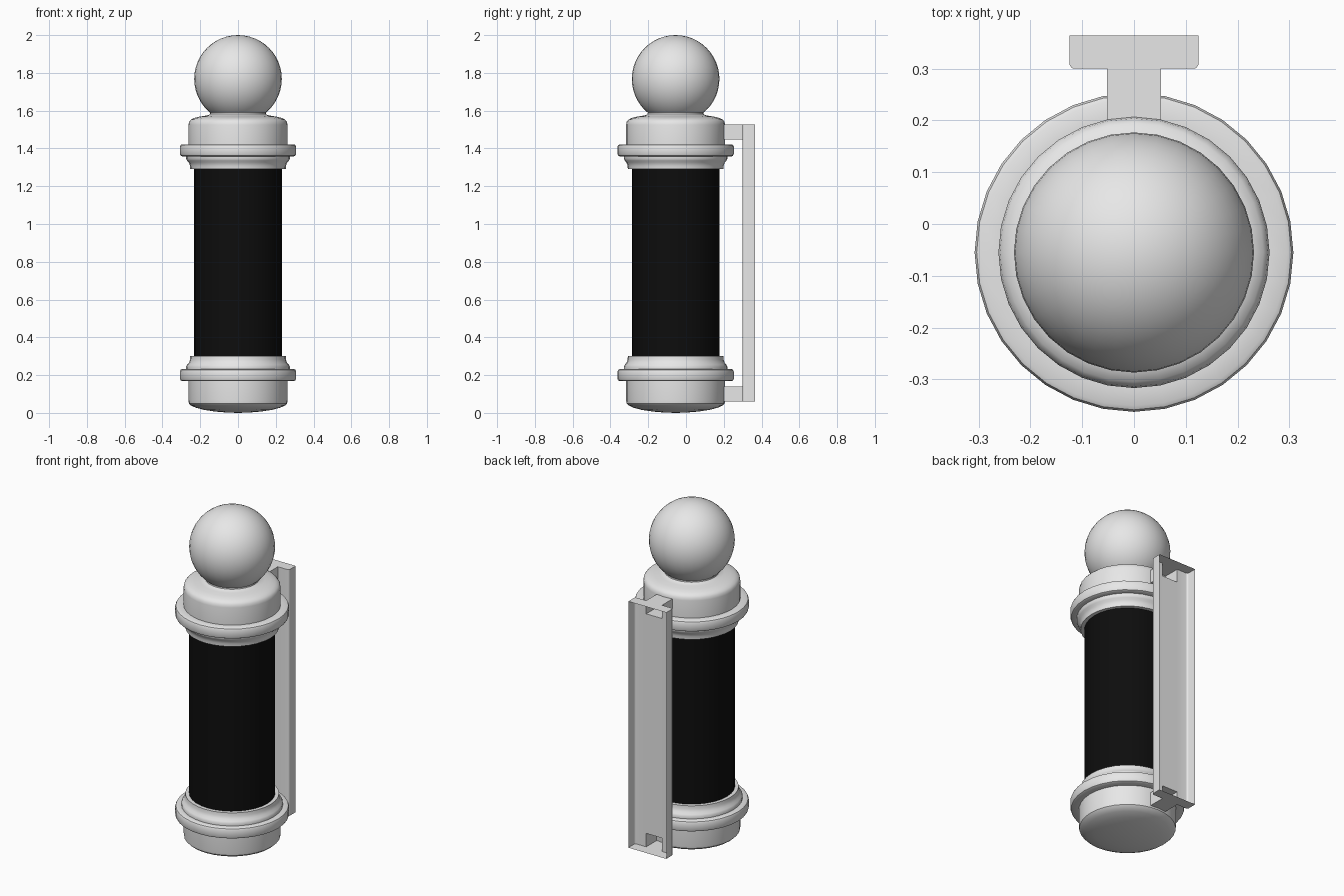
import bpy, bmesh, math

if "Cube" in bpy.data.objects:
    bpy.data.objects.remove(bpy.data.objects["Cube"])

AXIS_Y = -0.055   # lantern axis
MID_Z = 0.795     # the two collars mirror about this height
SIDES = 32


def material(name, v):
    m = bpy.data.materials.new(name)
    m.diffuse_color = (v, v, v, 1)
    m.use_nodes = True
    m.node_tree.nodes["Principled BSDF"].inputs["Base Color"].default_value = m.diffuse_color
    return m


GREY = material("light grey", 0.8)
BLACK = material("black", 0.004)


def finish(name, bm, mat, angle=35):
    me = bpy.data.meshes.new(name)
    bm.to_mesh(me)
    bm.free()
    ob = bpy.data.objects.new(name, me)
    bpy.context.collection.objects.link(ob)
    me.materials.append(mat)
    bpy.ops.object.select_all(action='DESELECT')
    ob.select_set(True)
    bpy.context.view_layer.objects.active = ob
    bpy.ops.object.shade_smooth_by_angle(angle=math.radians(angle))
    return ob


def lathe(name, profile, mat):
    """Spin (radius, z) points around the lantern axis."""
    bm = bmesh.new()
    vs = [bm.verts.new((r, AXIS_Y, z)) for r, z in profile]
    es = [bm.edges.new(p) for p in zip(vs, vs[1:])]
    bmesh.ops.spin(bm, geom=vs + es, cent=(0, AXIS_Y, 0), axis=(0, 0, 1),
                   angle=math.tau, steps=SIDES, use_duplicate=False)
    bmesh.ops.remove_doubles(bm, verts=bm.verts, dist=1e-4)
    bmesh.ops.recalc_face_normals(bm, faces=bm.faces)
    return finish(name, bm, mat)


# Shared collar profile: inner lip, cove, rounded ring, drum (upper version)
collar = [(0.225, 1.29), (0.253, 1.29), (0.254, 1.308), (0.26, 1.325), (0.269, 1.335),
          (0.274, 1.345), (0.274, 1.358), (0.296, 1.358), (0.304, 1.362), (0.308, 1.371),
          (0.308, 1.409), (0.304, 1.418), (0.296, 1.422), (0.262, 1.422), (0.262, 1.525)]
crown = [(0.259, 1.541), (0.25, 1.552), (0.233, 1.561), (0.205, 1.568), (0.175, 1.573),
         (0.155, 1.577), (0.148, 1.582), (0.146, 1.60), (0, 1.60)]
belly = [(0.26, 0.05), (0.25, 0.04), (0.225, 0.028), (0.18, 0.016), (0.12, 0.007),
         (0.06, 0.002), (0, 0)]
lathe("top_collar", collar + crown, GREY)
lathe("bottom_collar", [(r, 2 * MID_Z - z) for r, z in collar] + belly, GREY)

# Dark cylinder between the collars
lathe("pole_cylinder", [(0, 0.28), (0.232, 0.28), (0.232, 1.31), (0, 1.31)], BLACK)

# Globe on top
bm = bmesh.new()
bmesh.ops.create_uvsphere(bm, u_segments=SIDES, v_segments=24, radius=0.232)
bmesh.ops.translate(bm, verts=bm.verts, vec=(0, AXIS_Y, 1.768))
finish("globe", bm, GREY)

# Wall bracket: sheet channel, open at the back, with two hollow arms
W, A, FRONT, BACK, ARM_END = 0.125, 0.052, 0.30, 0.364, 0.19
Z = [0.06, 0.14, 1.447, 1.526]
C = 0.011                       # rounded front corner
bm = bmesh.new()


def quad(*pts):
    bm.faces.new([bm.verts.new(p) for p in pts])


corner = [(W - C + C * math.sin(a), FRONT + C - C * math.cos(a))
          for a in [i * math.pi / 8 for i in range(5)]]
half = [(A, FRONT)] + corner + [(W, BACK)]
for s in (-1, 1):
    for (x0, y0), (x1, y1) in zip(half, half[1:]):          # web sides and flanges
        quad((s * x0, y0, Z[0]), (s * x1, y1, Z[0]), (s * x1, y1, Z[3]), (s * x0, y0, Z[3]))
    for z0, z1 in ((Z[0], Z[1]), (Z[2], Z[3])):             # arm cheeks
        quad((s * A, FRONT, z0), (s * A, ARM_END, z0), (s * A, ARM_END, z1), (s * A, FRONT, z1))
quad((-A, FRONT, Z[1]), (A, FRONT, Z[1]), (A, FRONT, Z[2]), (-A, FRONT, Z[2]))  # web centre
for z in Z:                                                 # arm tops and undersides
    quad((-A, FRONT, z), (A, FRONT, z), (A, ARM_END, z), (-A, ARM_END, z))
for z in (Z[0], Z[3]):                                      # channel end caps
    quad(*[(x, y, z) for x, y in half], *[(-x, y, z) for x, y in reversed(half)])
bmesh.ops.remove_doubles(bm, verts=bm.verts, dist=1e-4)
bmesh.ops.recalc_face_normals(bm, faces=bm.faces)
finish("wall_bracket", bm, GREY)
